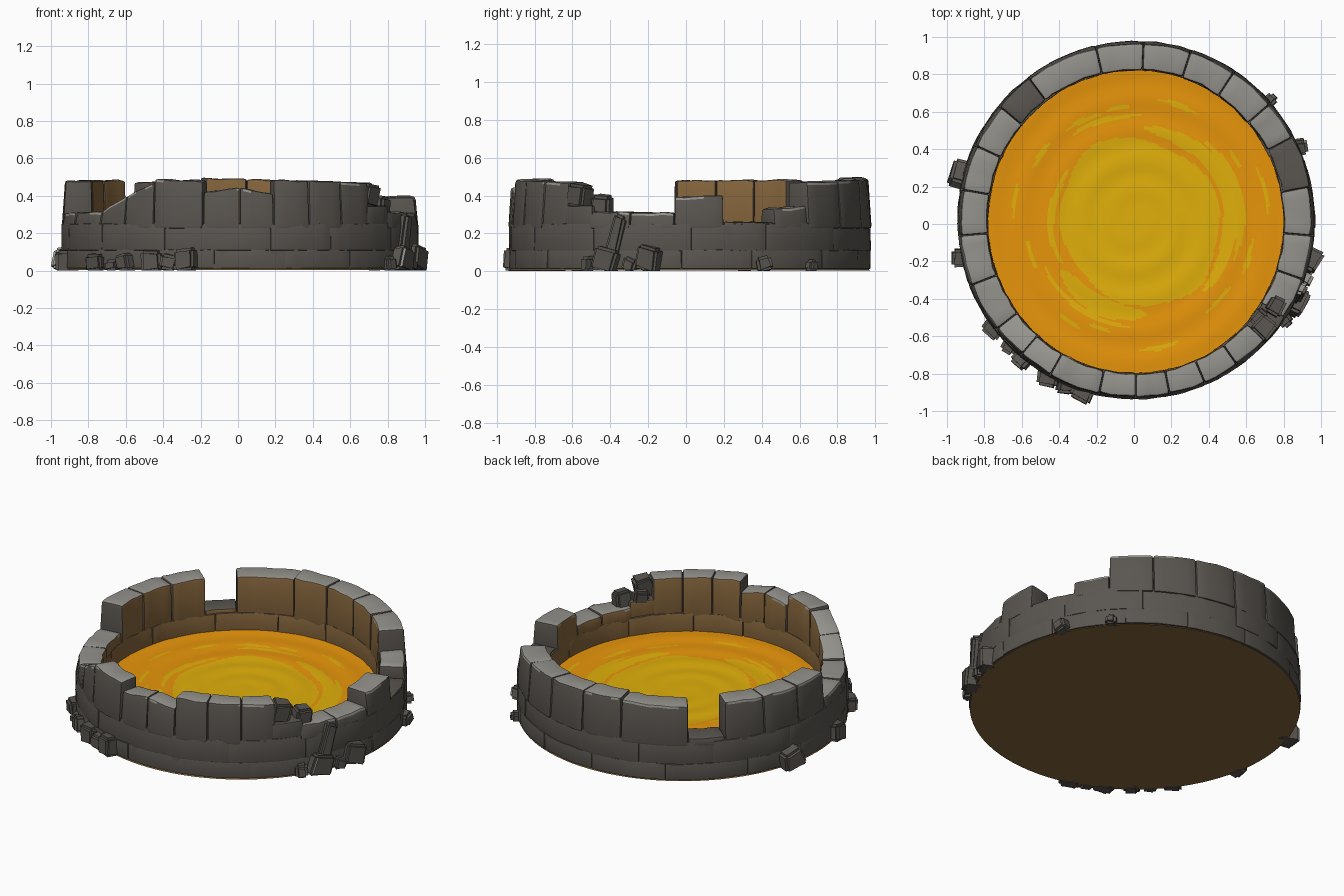
import bpy, bmesh, math, random
from mathutils import Vector, Matrix, noise

if "Cube" in bpy.data.objects:
    bpy.data.objects.remove(bpy.data.objects["Cube"])

random.seed(4)
CX, CY = 0.01, 0.02          # centre of the ring wall


def material(name, rgb):
    m = bpy.data.materials.new(name)
    m.diffuse_color = (*rgb, 1)
    m.use_nodes = True
    m.node_tree.nodes["Principled BSDF"].inputs["Base Color"].default_value = m.diffuse_color
    return m


DARK = material("dark stone", (0.102, 0.092, 0.080))
LIGHT = material("light stone", (0.30, 0.29, 0.265))
BROWN = material("warm brown stone", (0.235, 0.130, 0.045))
ORANGE = material("orange liquid", (0.80, 0.30, 0.003))
YELLOW = material("yellow liquid", (0.75, 0.43, 0.003))


def polar(r, a, z):
    if r < 0.85:             # the pool is slightly longer front to back
        r += 0.02 * math.sin(a) ** 2 - 0.008 * math.sin(a)
    return Vector((CX + r * math.cos(a), CY + r * math.sin(a), z))


def finish(bm, name, mats, angle=40):
    me = bpy.data.meshes.new(name)
    bmesh.ops.recalc_face_normals(bm, faces=bm.faces)
    bm.to_mesh(me)
    bm.free()
    ob = bpy.data.objects.new(name, me)
    bpy.context.collection.objects.link(ob)
    for m in mats:
        me.materials.append(m)
    bpy.ops.object.select_all(action='DESELECT')
    ob.select_set(True)
    bpy.context.view_layer.objects.active = ob
    bpy.ops.object.shade_smooth_by_angle(angle=math.radians(angle))


def merge(part, bm):
    me = bpy.data.meshes.new("part")
    part.to_mesh(me)
    part.free()
    bm.from_mesh(me)
    bpy.data.meshes.remove(me)


def paint(bm, light_tops):
    """Light on top and on worn upper edges, brown toward the pool, dark elsewhere."""
    bm.normal_update()
    for f in bm.faces:
        c = f.calc_center_median()
        out = Vector((c.x - CX, c.y - CY, 0)).normalized()
        worn = noise.noise(c * 6) > -0.05
        if light_tops and f.normal.z > (0.3 if worn else 0.6):
            f.material_index = 1
        else:
            f.material_index = 2 if f.normal.dot(out) < -0.5 else 0


def arc_block(bm, a0, a1, r0, r1, z0, h0, h1, bevel=0.016, taper=0.0, rough=0.004):
    """One bevelled stone following the ring; its top runs from h0 to h1."""
    b = bmesh.new()
    n = max(2, round((a1 - a0) / 3.5))
    loops = []
    for i in range(n + 1):
        a = math.radians(a0 + (a1 - a0) * i / n)
        h = h0 + (h1 - h0) * i / n
        row = []
        for r, z in ((r0, z0), (r1, z0), (r1 - taper, h), (r0 + taper * 0.3, h)):
            dz = random.uniform(-rough, rough) if z == h else 0
            row.append(b.verts.new(polar(r + random.uniform(-rough, rough), a, z + dz)))
        loops.append(row)
    for p, q in zip(loops, loops[1:]):
        for k in range(4):
            b.faces.new((p[k], p[(k + 1) % 4], q[(k + 1) % 4], q[k]))
    b.faces.new(loops[0][::-1])
    b.faces.new(loops[-1])
    bmesh.ops.recalc_face_normals(b, faces=b.faces)
    sharp = [e for e in b.edges if e.calc_face_angle(0) > 0.7]
    bmesh.ops.bevel(b, geom=sharp, offset=bevel, segments=2, profile=0.6, affect='EDGES')
    merge(b, bm)


# solid core of the wall, fills the joints between stones
bm = bmesh.new()
N = 120
profile = [(0.802, 0.012), (0.951, 0.012), (0.949, 0.235), (0.805, 0.235)]
rings = [[bm.verts.new(polar(r, i * math.tau / N, z)) for r, z in profile] for i in range(N)]
for i in range(N):
    p, q = rings[i], rings[(i + 1) % N]
    for k in range(4):
        bm.faces.new((p[k], p[(k + 1) % 4], q[(k + 1) % 4], q[k]))
finish(bm, "wall_core", [DARK])

# lower courses
for name, count, z0, z1, r1, r0 in (("base_course", 15, 0.012, 0.112, 0.956, 0.792),
                                    ("middle_course", 13, 0.108, 0.25, 0.955, 0.789)):
    bm = bmesh.new()
    cuts = [i * 360 / count + random.uniform(-5, 5) for i in range(count)]
    cuts.append(cuts[0] + 360)
    for a0, a1 in zip(cuts, cuts[1:]):
        arc_block(bm, a0 + 0.05, a1 - 0.05, r0, r1 + random.uniform(-.003, .003),
                  z0, z1, z1, 0.006, 0.002, 0.003)
    paint(bm, False)
    finish(bm, name, [DARK, LIGHT, BROWN])

# broken rim: start and end angle, height at each end, number of stones
RIM = [(-5, 11, .39, .40, 1), (28, 41, .33, .345, 1), (41, 103, .47, .495, 4),
       (103, 127, .485, .475, 1), (140, 185, .48, .48, 3), (185, 218, .31, .315, 2),
       (218, 241, .32, .475, 2), (241, 258, .49, .48, 1), (258, 270, .42, .445, 1),
       (270, 281, .445, .41, 1), (281, 317, .485, .47, 3), (326, 355, .315, .31, 2)]
bm = bmesh.new()
for a0, a1, h0, h1, count in RIM:
    for i in range(count):
        s, e = i / count, (i + 1) / count
        arc_block(bm, a0 + (a1 - a0) * s + 0.05, a0 + (a1 - a0) * e - 0.05,
                  0.789 + random.uniform(-.005, .005), 0.956 + random.uniform(-.005, .005),
                  0.225, h0 + (h1 - h0) * s, h0 + (h1 - h0) * e, 0.016, 0.016)
paint(bm, True)
finish(bm, "rim_stones", [DARK, LIGHT, BROWN])

# worn stones left in the gaps
bm = bmesh.new()
for a0, a1, h in ((127, 140, .272), (11, 28, .26), (316, 327, .345)):
    arc_block(bm, a0, a1, 0.80, 0.95, 0.22, h, h, 0.013)
paint(bm, False)
finish(bm, "gap_stones", [DARK, LIGHT, BROWN])


def rubble_stone(bm, pos, width, height, turn):
    b = bmesh.new()
    bmesh.ops.create_cube(b, size=1)
    for v in b.verts:
        v.co += Vector([random.uniform(-.1, .1) for _ in range(3)])
    mat = (Matrix.Translation(pos) @ Matrix.Rotation(turn, 4, 'Z')
           @ Matrix.Rotation(random.uniform(-.3, .3), 4, 'X')
           @ Matrix.Diagonal((width * .9, width * random.uniform(.9, 1.25), height, 1)))
    bmesh.ops.transform(b, matrix=mat, verts=b.verts)
    bmesh.ops.bevel(b, geom=b.edges[:], offset=0.015, segments=2, affect='EDGES')
    b.normal_update()
    for v in b.verts:
        v.co.z = max(v.co.z, 0)
    for f in b.faces:      # only worn upper edges are light
        f.material_index = 1 if 0.3 < f.normal.z < 0.93 else 0
    merge(b, bm)


# fallen rubble round the foot: angle, width, height
FOOT = [(165, .12, .12), (192, .09, .11), (217, .09, .09), (225, .07, .06), (231, .10, .09),
        (241, .10, .11), (247, .08, .09), (253, .10, .12), (347, .11, .13), (333, .11, .12),
        (341, .07, .07), (326, .07, .08), (24, .09, .08), (42, .07, .06)]
bm = bmesh.new()
for deg, w, h in FOOT:
    a = math.radians(deg)
    rubble_stone(bm, polar(0.965, a, h * 0.48), w, h, a + random.uniform(-.3, .3))
# slab leaning on the wall, and loose stones on the broken rim
rubble_stone(bm, (.875, -.37, .18), .08, .22, -.4)
for x, y, z, w in ((.69, -.56, .40, .11), (.76, -.44, .35, .10), (.67, -.50, .36, .08)):
    rubble_stone(bm, (x, y, z), w, w * 1.1, math.atan2(y, x))
finish(bm, "rubble", [DARK, LIGHT])

# swirling liquid: rippled disc with a yellow heart and streaks (radius, width, angles)
STREAKS = [(.50, .045, -45, 85), (.56, .02, -20, 50), (.47, .018, 140, 210),
           (.49, .05, 212, 278), (.56, .014, 205, 268), (.57, .014, 85, 125)]
for i in range(13):
    start = i * 28 + random.uniform(-8, 8)
    STREAKS.append((random.uniform(.59, .71), .012, start, start + random.uniform(10, 22)))


def is_yellow(x, y):
    r, a = math.hypot(x - .02, y - .01), math.degrees(math.atan2(y, x))
    n = noise.noise(Vector((x * 3, y * 3, 1.7)))
    if r < 0.44 + 0.05 * n + 0.02 * math.sin(math.radians(2 * a + 200)):
        return True
    for sr, w, a0, a1 in STREAKS:
        t = ((a - a0) % 360) / (a1 - a0)
        if t < 1 and abs(r - sr - 0.02 * n) < w * math.sin(math.pi * t) ** 0.5:
            return True
    return False


def ripple(r, a):
    return 0.128 + 0.012 * (r / R) ** 2 + 0.002 * math.sin(r * 38 + a) * min(1, r * 4)


bm = bmesh.new()
RN, SN, R = 80, 220, 0.825
centre = bm.verts.new((0.01, 0.01, 0.128))
prev = None
for i in range(1, RN + 1):
    r = R * i / RN
    ring = [bm.verts.new((0.01 + r * math.cos(a), 0.01 + r * math.sin(a), ripple(r, a)))
            for a in (j * math.tau / SN for j in range(SN))]
    for j in range(SN):
        k = (j + 1) % SN
        bm.faces.new((prev[j], ring[j], ring[k], prev[k]) if prev else (centre, ring[j], ring[k]))
    prev = ring
for f in bm.faces:
    c = f.calc_center_median()
    f.material_index = 1 if is_yellow(c.x, c.y) else 0
finish(bm, "liquid", [ORANGE, YELLOW], 60)

# underside plate closing the pool
bm = bmesh.new()
bmesh.ops.create_cone(bm, cap_ends=True, segments=96, radius1=0.953, radius2=0.945, depth=0.01,
                      matrix=Matrix.Translation((CX, CY, 0.009)))
finish(bm, "underside", [BROWN])
